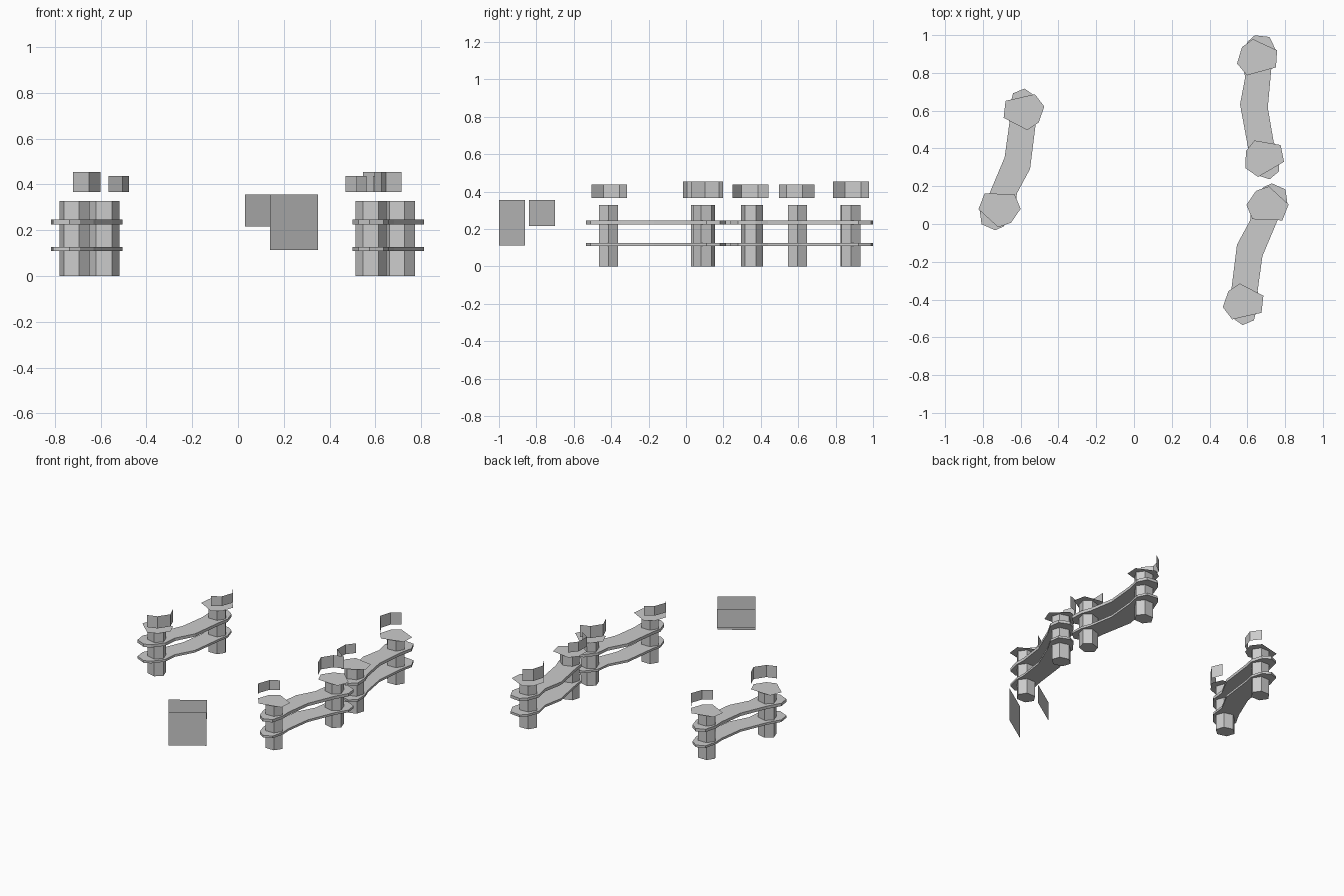
import bpy
import math
from mathutils import Matrix, Vector

if "Cube" in bpy.data.objects:
    bpy.data.objects.remove(bpy.data.objects["Cube"])

# Plan shapes, measured from the first post of a fence section
RAIL = [(-.065, .065), (-.08, -.005), (-.055, -.085), (-.005, -.12), (.055, -.095),
        (.078, -.005), (.075, .065), (.10, .245), (.18, .435), (.232, .525),
        (.222, .598), (.15, .63), (.105, .61), (.045, .535), (.035, .435), (-.035, .305)]
CAP = [(-.06, -.09), (-.11, -.025), (-.08, .06), (-.02, .10), (.105, .035), (.095, -.055)]
POST = [(.068 * math.cos(k * math.pi / 3), .059 * math.sin(k * math.pi / 3)) for k in range(6)]
# offset, turn, top of the band above the post
POSTS = [((0, 0), 0, .437), ((.128, .512), -15, .455)]


def add(name, verts, faces, mat=Matrix()):
    me = bpy.data.meshes.new(name)
    me.from_pydata([mat @ Vector(v) for v in verts], [], faces)
    me.update()
    ob = bpy.data.objects.new(name, me)
    bpy.context.collection.objects.link(ob)
    return ob


def prism(name, pts, z0, z1, mat):
    n = len(pts)
    verts = [(x, y, z) for z in (z0, z1) for x, y in pts]
    faces = [(i, (i + 1) % n, n + (i + 1) % n, n + i) for i in range(n)]
    faces += [tuple(reversed(range(n))), tuple(range(n, 2 * n))]
    return add(name, verts, faces, mat)


def strip(name, pts, z0, z1, mat=Matrix()):
    n = len(pts)
    verts = [(x, y, z) for z in (z0, z1) for x, y in pts]
    return add(name, verts, [(i, i + 1, n + i + 1, n + i) for i in range(n - 1)], mat)


def section(name, x, y, turn):
    base = Matrix.Translation((x, y, 0)) @ Matrix.Rotation(math.radians(turn), 4, 'Z')
    # two bent rails wrapping the posts
    prism(name + "_lower_rail", RAIL, .11, .126, base)
    prism(name + "_upper_rail", RAIL, .225, .246, base)
    for i, ((px, py), rot, top) in enumerate(POSTS):
        m = base @ Matrix.Translation((px, py, 0)) @ Matrix.Rotation(math.radians(rot), 4, 'Z')
        # six-sided post, flat cap and open curved band above it
        prism(f"{name}_post_{i}", POST, 0, .328, m)
        add(f"{name}_post_cap_{i}", [(u, v, .33) for u, v in CAP],
            [tuple(reversed(range(len(CAP))))], m)
        strip(f"{name}_post_band_{i}", CAP[:4], .367, top, m)


section("right_front_fence", .58, -.415, 0)
section("right_back_fence", .687, .353, 17.6)
section("left_fence", -.585, .597, 180)

# two upright panels at the front
strip("large_panel", [(.14, -1.0), (.35, -.86)], .113, .355)
strip("small_panel", [(.03, -.84), (.24, -.70)], .217, .355)
